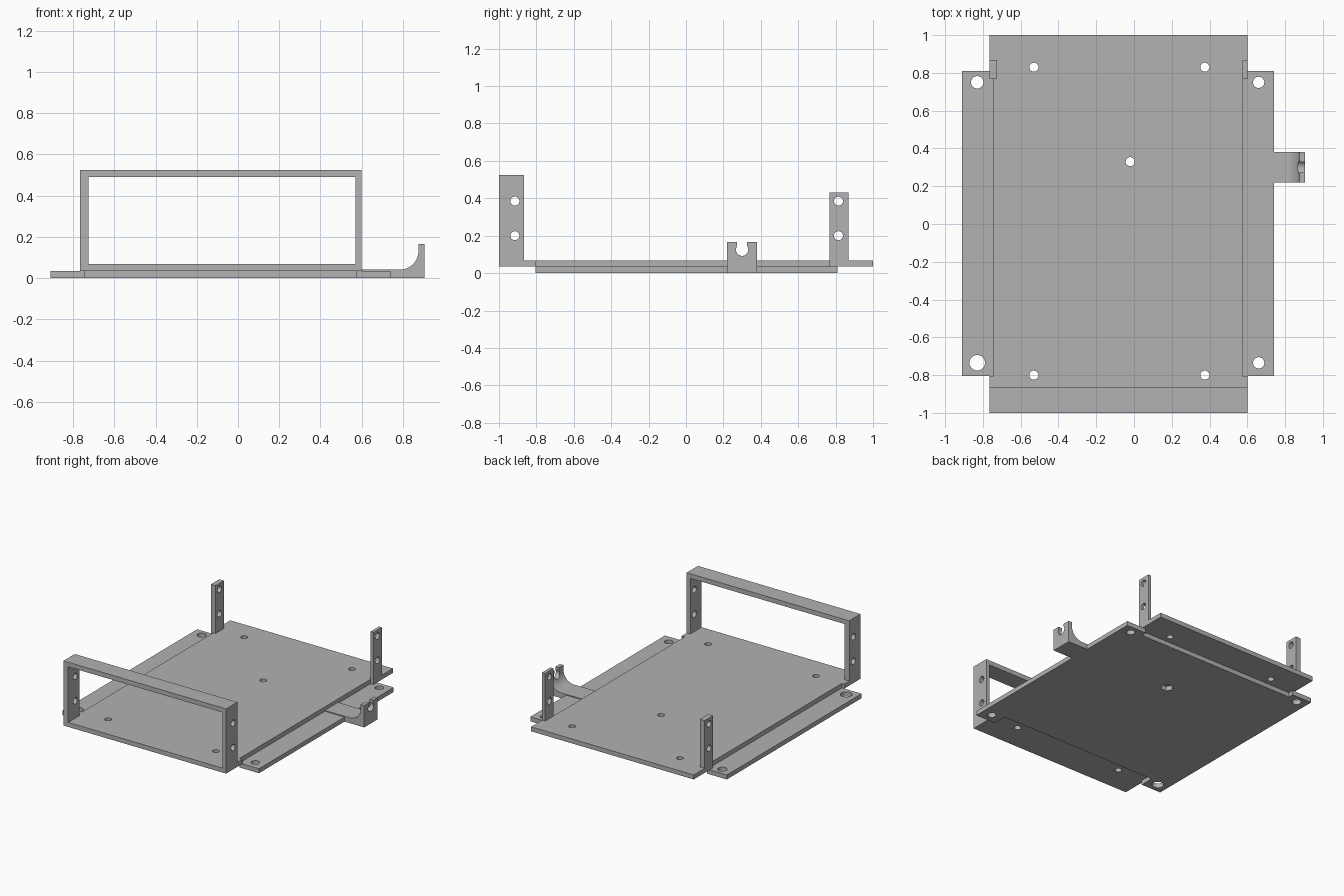
import bpy, bmesh, math
from mathutils import Vector

cube = bpy.data.objects.get("Cube")
if cube:
    bpy.data.objects.remove(cube, do_unlink=True)

# One plain grey
grey = bpy.data.materials.new("plain grey")
grey.use_nodes = True
COLOUR = (0.445, 0.445, 0.445, 1)
grey.diffuse_color = COLOUR
grey.node_tree.nodes["Principled BSDF"].inputs["Base Color"].default_value = COLOUR

# Maps an outline point (u, v) and a depth w to a position, for each extrusion axis
PLACE = {
    "X": lambda u, v, w: Vector((w, u, v)),
    "Y": lambda u, v, w: Vector((u, w, v)),
    "Z": lambda u, v, w: Vector((u, v, w)),
}


def prism(name, outline, axis, lo, hi):
    """Extrude a closed outline from lo to hi along an axis."""
    bm = bmesh.new()
    face = bm.faces.new([bm.verts.new(PLACE[axis](u, v, lo)) for u, v in outline])
    new = bmesh.ops.extrude_face_region(bm, geom=[face])["geom"]
    top = [g for g in new if isinstance(g, bmesh.types.BMVert)]
    bmesh.ops.translate(bm, verts=top, vec=PLACE[axis](0, 0, hi - lo))
    bmesh.ops.recalc_face_normals(bm, faces=bm.faces)
    mesh = bpy.data.meshes.new(name)
    bm.to_mesh(mesh)
    bm.free()
    mesh.materials.append(grey)
    obj = bpy.data.objects.new(name, mesh)
    bpy.context.collection.objects.link(obj)
    return obj


def rect(u0, u1, v0, v1):
    return [(u0, v0), (u1, v0), (u1, v1), (u0, v1)]


def circle(u, v, r, n=32):
    steps = [2 * math.pi * i / n for i in range(n)]
    return [(u + r * math.cos(a), v + r * math.sin(a)) for a in steps]


def cut(obj, outlines, axis, lo, hi):
    """Cut outlines through an object, bake the result and drop the cutters."""
    cutters = [prism("cutter", o, axis, lo, hi) for o in outlines]
    for c in cutters:
        mod = obj.modifiers.new("cut", "BOOLEAN")
        mod.operation, mod.solver, mod.object = "DIFFERENCE", "EXACT", c
    graph = bpy.context.evaluated_depsgraph_get()
    baked = bpy.data.meshes.new_from_object(obj.evaluated_get(graph))
    obj.modifiers.clear()
    obj.data = baked
    for c in cutters:
        bpy.data.objects.remove(c, do_unlink=True)


def smooth(obj):
    bpy.ops.object.select_all(action="DESELECT")
    obj.select_set(True)
    bpy.context.view_layer.objects.active = obj
    bpy.ops.object.shade_smooth_by_angle(angle=math.radians(30))


T, TOP = 0.034, 0.068          # top of the lower and the upper plate
LEFT, RIGHT = -0.765, 0.6      # outer sides of the upper plate
IN_L, IN_R = -0.745, 0.575     # its narrower middle
HOLE = 0.024

# Lower plate: two wings joined by a shorter middle
lower = prism("lower_plate", [
    (-0.91, -0.805), (IN_L, -0.805), (IN_L, -0.7), (IN_R, -0.7),
    (IN_R, -0.805), (0.74, -0.805), (0.74, 0.81), (IN_R, 0.81),
    (IN_R, 0.77), (IN_L, 0.77), (IN_L, 0.81), (-0.91, 0.81)], "Z", 0, T)
mounts = [(-0.83, 0.75, 0.033), (0.66, 0.75, 0.03),
          (0.66, -0.735, 0.03), (-0.83, -0.735, 0.041)]
nut_pocket = circle(-0.02, 0.33, 0.045, 6)
cut(lower, [circle(*m) for m in mounts] + [nut_pocket], "Z", -0.1, 0.2)

# Upper plate, wider at the front and back
upper = prism("upper_plate", [
    (LEFT, -0.865), (RIGHT, -0.865), (RIGHT, -0.805), (IN_R, -0.805),
    (IN_R, 0.768), (RIGHT, 0.768), (RIGHT, 1), (LEFT, 1),
    (LEFT, 0.768), (IN_L, 0.768), (IN_L, -0.805), (LEFT, -0.805)], "Z", T, TOP)
screws = [(x, y) for x in (-0.53, 0.375) for y in (-0.8, 0.83)] + [(-0.02, 0.33)]
cut(upper, [circle(x, y, HOLE) for x, y in screws], "Z", -0.1, 0.2)

# Front frame: rectangular hoop with side holes
frame = prism("front_frame", rect(LEFT, RIGHT, T, 0.525), "Y", -1, -0.865)
cut(frame, [rect(-0.725, 0.57, TOP, 0.49)], "Y", -1.1, -0.7)
cut(frame, [circle(-0.915, z, HOLE) for z in (0.2, 0.385)], "X", -1, 1)

# Rear posts
posts = []
for name, x0, x1 in (("right_rear_post", LEFT, -0.725), ("left_rear_post", IN_R, RIGHT)):
    post = prism(name, rect(0.768, 0.868, TOP, 0.43), "X", x0, x1)
    cut(post, [circle(0.815, z, HOLE) for z in (0.2, 0.385)], "X", -1, 1)
    posts.append(post)

# Side clip: arm with a curved rise and a keyhole notch
R = 0.09
bend = [(0.785 + R * math.sin(a), 0.041 + R * (1 - math.cos(a)))
        for a in [math.pi / 2 * i / 10 for i in range(11)]]
clip = prism("side_clip", [(0.74, 0), (0.905, 0), (0.905, 0.165), (0.875, 0.165)]
             + bend[::-1] + [(IN_R, 0.041), (IN_R, T), (0.74, T)], "Y", 0.22, 0.38)
cut(clip, [circle(0.3, 0.125, 0.033)], "X", 0.7, 1)
cut(clip, [rect(0.273, 0.327, 0.125, 0.3)], "X", 0.7, 1)

for part in [lower, upper, frame, clip] + posts:
    smooth(part)
